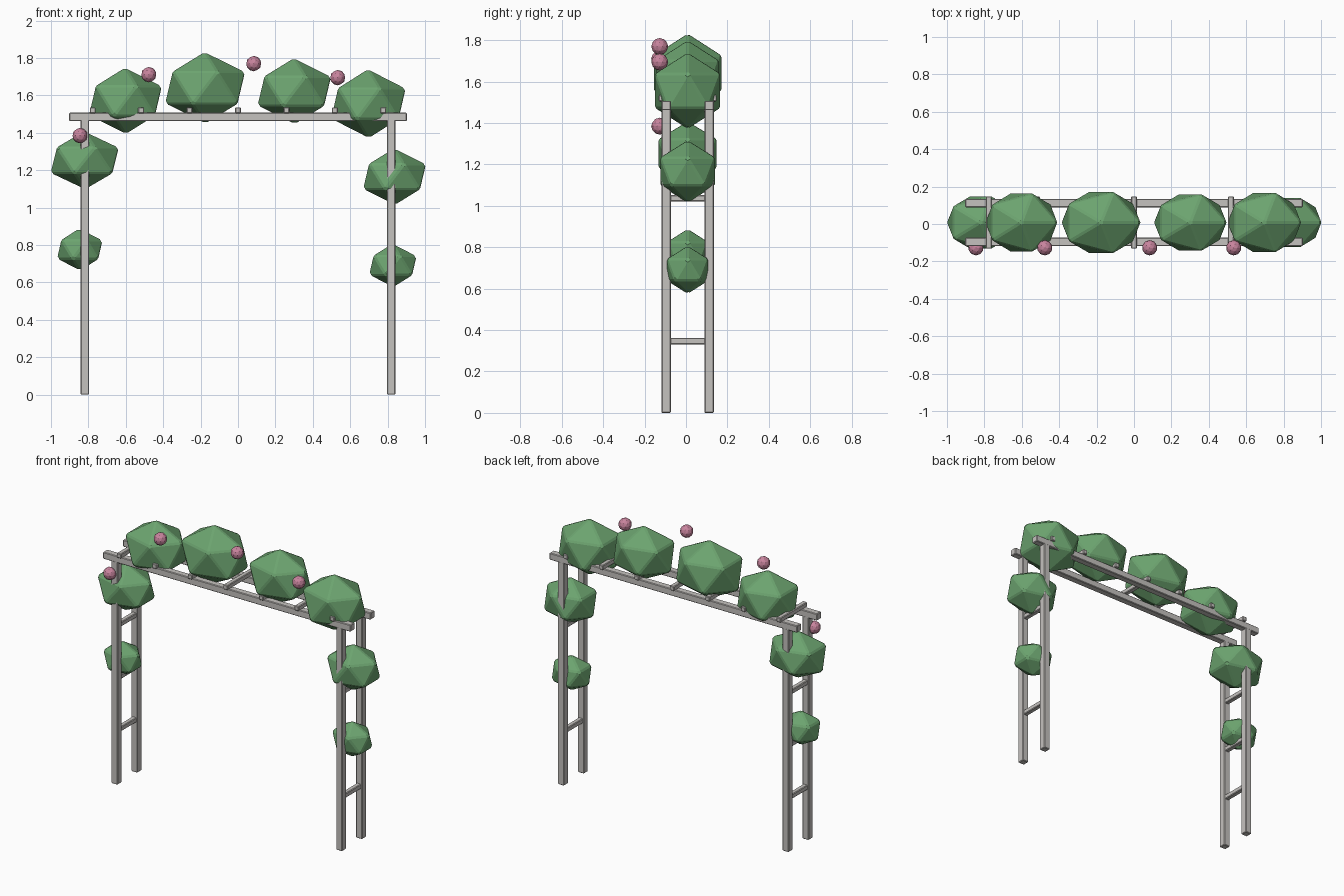
import bpy
import bmesh
from mathutils import Matrix, Vector

cube = bpy.data.objects.get("Cube")
if cube:
    bpy.data.objects.remove(cube, do_unlink=True)


def material(name, color):
    mat = bpy.data.materials.new(name)
    mat.use_nodes = True
    mat.diffuse_color = (*color, 1)
    mat.node_tree.nodes["Principled BSDF"].inputs["Base Color"].default_value = (*color, 1)
    return mat


stone = material("pale grey wood", (0.56, 0.54, 0.52))
leaf = material("leaf green", (0.15, 0.37, 0.16))
petal = material("dusty pink", (0.58, 0.23, 0.34))


def finish(name, bm, mat, location, bevel=0):
    mesh = bpy.data.meshes.new(name)
    bm.to_mesh(mesh)
    bm.free()
    mesh.materials.append(mat)
    obj = bpy.data.objects.new(name, mesh)
    obj.location = location
    bpy.context.collection.objects.link(obj)
    if bevel:
        mod = obj.modifiers.new("soft edges", "BEVEL")
        mod.width = bevel
        mod.segments = 1
    return obj


def bar(name, location, size):
    bm = bmesh.new()
    bmesh.ops.create_cube(bm, size=1, matrix=Matrix.Diagonal((*size, 1)))
    return finish(name, bm, stone, location, 0.004)


def ball(name, location, radii, mat, detail, bevel=0):
    bm = bmesh.new()
    bmesh.ops.create_icosphere(bm, subdivisions=detail, radius=1,
                               matrix=Matrix.Diagonal((*radii, 1)))
    return finish(name, bm, mat, location, bevel)


MID = 0.008      # depth centre of the frame
HALF = 0.104     # half distance between front and back frames
POST_X = 0.819
THICK = 0.045
SLIM = 0.031

# Posts and long top beams
for depth, dy in (("front", -HALF), ("back", HALF)):
    for side, sx in (("left", 1), ("right", -1)):
        bar(f"{depth}_{side}_post", (sx * POST_X, MID + dy, 0.735), (THICK, THICK, 1.47))
    bar(f"{depth}_top_beam", (0, MID + dy, 1.485), (1.805, THICK, THICK))

# Ladder rungs between the posts
for side, sx in (("left", 1), ("right", -1)):
    for i in range(3):
        bar(f"{side}_rung_{i + 1}", (sx * POST_X, MID, 0.347 + 0.345 * i),
            (SLIM, 2 * HALF, SLIM))

# Cross slats on top
for i in range(7):
    bar(f"cross_slat_{i + 1}", ((i - 3) * 0.259, MID, 1.52), (SLIM, 0.28, SLIM))

# Foliage clumps: x, z, half width, depth and height radii
clumps = [
    (-0.602, 1.571, 0.212, 0.178, 0.172),
    (-0.176, 1.641, 0.233, 0.188, 0.186),
    (0.301, 1.623, 0.214, 0.174, 0.171),
    (0.697, 1.556, 0.217, 0.182, 0.179),
    (-0.820, 1.253, 0.198, 0.162, 0.150),
    (0.837, 1.166, 0.182, 0.152, 0.146),
    (-0.846, 0.776, 0.130, 0.110, 0.108),
    (0.828, 0.691, 0.136, 0.114, 0.111),
]
for i, (x, z, *radii) in enumerate(clumps):
    ball(f"foliage_clump_{i + 1}", (x, MID, z), Vector(radii) + Vector((0.006,) * 3),
         leaf, 1, 0.008)

# Blossoms along the front
for i, (x, z) in enumerate([(-0.845, 1.385), (-0.477, 1.711), (0.084, 1.77), (0.533, 1.695)]):
    ball(f"blossom_{i + 1}", (x, -0.127, z), (0.041,) * 3, petal, 2)
